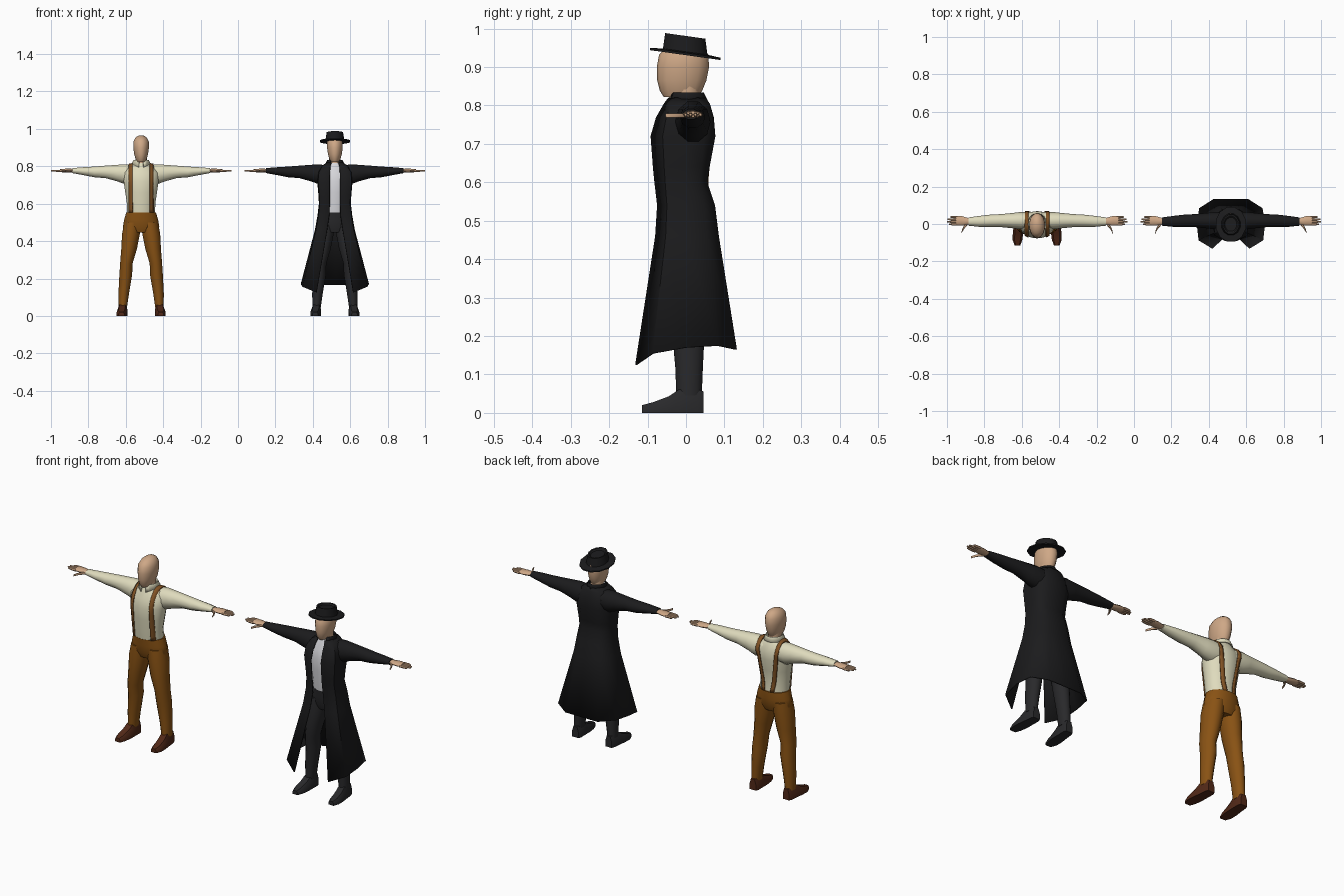
import bpy, bmesh, math
from mathutils import Vector
from mathutils.bvhtree import BVHTree

if "Cube" in bpy.data.objects:
    bpy.data.objects.remove(bpy.data.objects["Cube"])


def material(name, rgb):
    m = bpy.data.materials.new(name)
    m.diffuse_color = (*rgb, 1)
    m.use_nodes = True
    m.node_tree.nodes["Principled BSDF"].inputs["Base Color"].default_value = m.diffuse_color
    return m


SKIN = material("skin", (0.62, 0.39, 0.24))
CREAM = material("cream cloth", (0.74, 0.71, 0.51))
WHITE = material("white cloth", (0.68, 0.68, 0.71))
BROWN = material("brown cloth", (0.25, 0.085, 0.007))
STRAP = material("strap leather", (0.22, 0.085, 0.018))
LEATHER = material("brown leather", (0.085, 0.022, 0.009))
BLACK = material("black cloth", (0.011, 0.011, 0.012))
CHARCOAL = material("charcoal cloth", (0.022, 0.022, 0.024))


def make(name, rings, mat, ox, closed=True, caps=True, angle=50):
    """Skin a list of point rings into one object, shifted by ox."""
    bm = bmesh.new()
    rows = [[bm.verts.new(p) for p in r] for r in rings]
    n = len(rows[0])
    for a, b in zip(rows, rows[1:]):
        for i in range(n if closed else n - 1):
            j = (i + 1) % n
            bm.faces.new((a[i], a[j], b[j], b[i]))
    if caps:
        bm.faces.new(rows[0])
        bm.faces.new(rows[-1])
    bmesh.ops.recalc_face_normals(bm, faces=bm.faces)
    me = bpy.data.meshes.new(name)
    bm.to_mesh(me)
    bm.free()
    for p in me.polygons:
        p.use_smooth = True
    me.set_sharp_from_angle(angle=math.radians(angle))
    me.materials.append(mat)
    ob = bpy.data.objects.new(name, me)
    ob.location.x = ox
    bpy.context.collection.objects.link(ob)
    return ob


def ring_z(x, y, z, rx, ry, n=14, tilt=0.0):
    """Horizontal ellipse, optionally sloping down to the back."""
    out = []
    for i in range(n):
        a = 2 * math.pi * (i + 0.5) / n
        dy = ry * math.sin(a)
        out.append((x + rx * math.cos(a), y + dy, z - tilt * dy))
    return out


def ring_x(s, x, y, z, ry, rz, n=10):
    """Ellipse facing along x, on side s."""
    return [(s * x, y + ry * math.cos(2 * math.pi * i / n),
             z + rz * math.sin(2 * math.pi * i / n)) for i in range(n)]


def solidify(ob, t):
    m = ob.modifiers.new("thickness", 'SOLIDIFY')
    m.thickness = t
    m.offset = 0


TORSO = [(.53, 0, .076, .062), (.60, -.008, .077, .062), (.66, -.006, .086, .067),
         (.72, -.004, .095, .073), (.765, .002, .098, .066), (.80, .003, .068, .050),
         (.817, .002, .040, .042)]
SLEEVE = [(.03, .018, .757, .045, .050), (.09, .018, .758, .046, .055),
          (.13, .018, .764, .041, .046), (.19, .018, .770, .035, .035),
          (.25, .017, .770, .033, .030), (.31, .014, .774, .029, .022),
          (.368, .013, .777, .022, .014)]
LEG = [(.098, .008, .045, .023, .033), (.093, .008, .12, .029, .036),
       (.082, .006, .22, .035, .043), (.079, -.002, .28, .034, .046),
       (.064, -.002, .36, .043, .053), (.054, 0, .44, .049, .058),
       (.046, .002, .50, .045, .058)]
PELVIS = [(.445, .002, .075, .045), (.475, .002, .099, .058),
          (.515, .002, .092, .063), (.552, 0, .081, .065)]
HEAD = [(.822, -.014, .022, .044), (.838, -.013, .030, .055), (.865, -.011, .038, .064),
        (.90, -.008, .043, .068), (.932, -.006, .042, .064), (.952, -.002, .032, .048),
        (.962, .002, .019, .028), (.966, .002, .006, .009)]
SHOE = [(-.115, .105, .015, .020), (-.085, .105, .026, .028), (-.045, .102, .028, .043),
        (-.018, .100, .026, .061), (.030, .097, .024, .061), (.045, .097, .018, .056)]


def hand(s, ox):
    make("palm", [ring_x(s, x, y, .777, ry, rz, 8) for x, y, ry, rz in
                  [(.35, .014, .015, .009), (.375, .015, .019, .010),
                   (.405, .017, .026, .010), (.434, .018, .025, .008)]], SKIN, ox)
    for i, tip in enumerate((.470, .482, .479, .464)):
        y = -.001 + i * .0128
        make("finger", [ring_x(s, x, y + dy, .776, r, r, 6) for x, r, dy in
                        [(.425, .0065, 0), (.455, .006, 0), (tip, .0035, 0)]], SKIN, ox)
    make("thumb", [ring_x(s, x, y, .774, ry, .006, 6) for x, y, ry in
                   [(.372, .002, .008), (.390, -.016, .010),
                    (.400, -.034, .008), (.405, -.050, .004)]], SKIN, ox)


def person(ox, shirt, sleeve, trousers, shoe, k):
    """Shared body; k slims the torso and hips under a coat."""
    body = [make("shirt_torso", [ring_z(0, y, z, rx * k, ry * k, 18)
                                 for z, y, rx, ry in TORSO], shirt, ox)]
    make("trouser_hips", [ring_z(0, y, z, rx * k, ry * k, 18)
                          for z, y, rx, ry in PELVIS], trousers, ox)
    make("neck", [ring_z(0, .002, z, .031, .034) for z in (.79, .86)], SKIN, ox)
    make("head", [ring_z(0, y, z, rx, ry) for z, y, rx, ry in HEAD], SKIN, ox)
    for s in (-1, 1):
        body.append(make("sleeve", [ring_x(s, *r) for r in SLEEVE], sleeve, ox))
        make("trouser_leg", [ring_z(s * x, y, z, rx, ry * (k if z > .4 else 1))
                             for x, y, z, rx, ry in LEG], trousers, ox)
        make("shoe", [[(s * (x + a * w), y, b * h) for a, b in
                       ((-1, 0), (1, 0), (1, .55), (.6, 1), (-.6, 1), (-1, .55))]
                      for y, x, w, h in SHOE], shoe, ox)
        hand(s, ox)
    return body


def collar(ox, mat, gap, drop):
    """Turned collar, open at the front, with drooping points."""
    rows = []
    for r, z, d in ((.038, .812, 0), (.041, .832, 0), (.050, .810, drop)):
        row = []
        for i in range(15):
            a = -math.pi / 2 + gap + (2 * math.pi - 2 * gap) * i / 14
            front = max(0, -math.sin(a)) ** 4
            row.append((r * math.cos(a), .002 + r * 1.08 * math.sin(a), z - d * front))
        rows.append(row)
    solidify(make("collar", rows, mat, ox, False, False), .004)


def braces(ox, body):
    """Straps laid over the shirt by casting rays onto it."""
    trees = []
    for ob in body:
        me = ob.data
        trees.append(BVHTree.FromPolygons([v.co for v in me.vertices],
                                          [p.vertices[:] for p in me.polygons]))

    def land(origin, direction):
        hits = [t.ray_cast(Vector(origin), Vector(direction)) for t in trees]
        hit = min((h for h in hits if h[0]), key=lambda h: h[3])
        return hit[0]

    for s in (-1, 1):
        path = []
        for i in range(12):
            path.append((s * .056, -1, .552 + .02 * i, 0, 1, 0))
        for y in (-.03, -.015, 0, .015, .03, .045):
            path.append((s * .056, y, 1.5, 0, 0, -1))
        for i in range(12):
            path.append((s * (.056 - .0028 * i), 1, .772 - .02 * i, 0, -1, 0))
        rows = []
        for x, y, z, dx, dy, dz in path:
            out = Vector((0, -dy, -dz)) * .004
            rows.append([land((x + e, y, z), (dx, dy, dz)) + out for e in (-.0095, 0, .0095)])
        solidify(make("brace_strap", rows, STRAP, ox, False, False), .006)


# Bareheaded figure in shirt and braces
LEFT, RIGHT = -.518, .518
braces(LEFT, person(LEFT, CREAM, CREAM, BROWN, LEATHER, 1.0))
collar(LEFT, CREAM, .25, .018)

# Figure in the long coat
person(RIGHT, WHITE, BLACK, CHARCOAL, CHARCOAL, .88)
collar(RIGHT, BLACK, .55, .006)

# Long open coat: height, opening, half width, front, back
COAT = [(.818, .020, .042, -.045, .050), (.803, .024, .066, -.056, .060),
        (.768, .027, .088, -.076, .070), (.72, .028, .092, -.090, .074),
        (.64, .028, .085, -.084, .059), (.60, .028, .083, -.080, .053),
        (.54, .030, .090, -.073, .073), (.46, .042, .104, -.078, .083),
        (.165, .098, .180, -.130, .130)]
rows = []
for z, g, w, yf, yb in COAT:
    dip = 1 if z < .2 else 0
    half = [(g, yf, z - .040 * dip), (.95 * w, .66 * yf, z - .010 * dip), (w, 0, z + .005 * dip),
            (.93 * w, .64 * yb, z + .01 * dip), (.52 * w, yb, z)]
    rows.append(half + [(0, yb, z)] + [(-x, y, zz) for x, y, zz in reversed(half)])
solidify(make("long_coat", rows, BLACK, RIGHT, False, False), .005)

# Flat-topped hat tipped back
HAT = [(.931, .050, .056), (.931, .083, .095), (.937, .083, .095), (.940, .052, .060),
       (.981, .045, .054), (.980, .038, .045), (.973, .032, .038)]
make("hat", [ring_z(0, -.002, z, rx, ry, 12, .14) for z, rx, ry in HAT], BLACK, RIGHT, angle=35)
